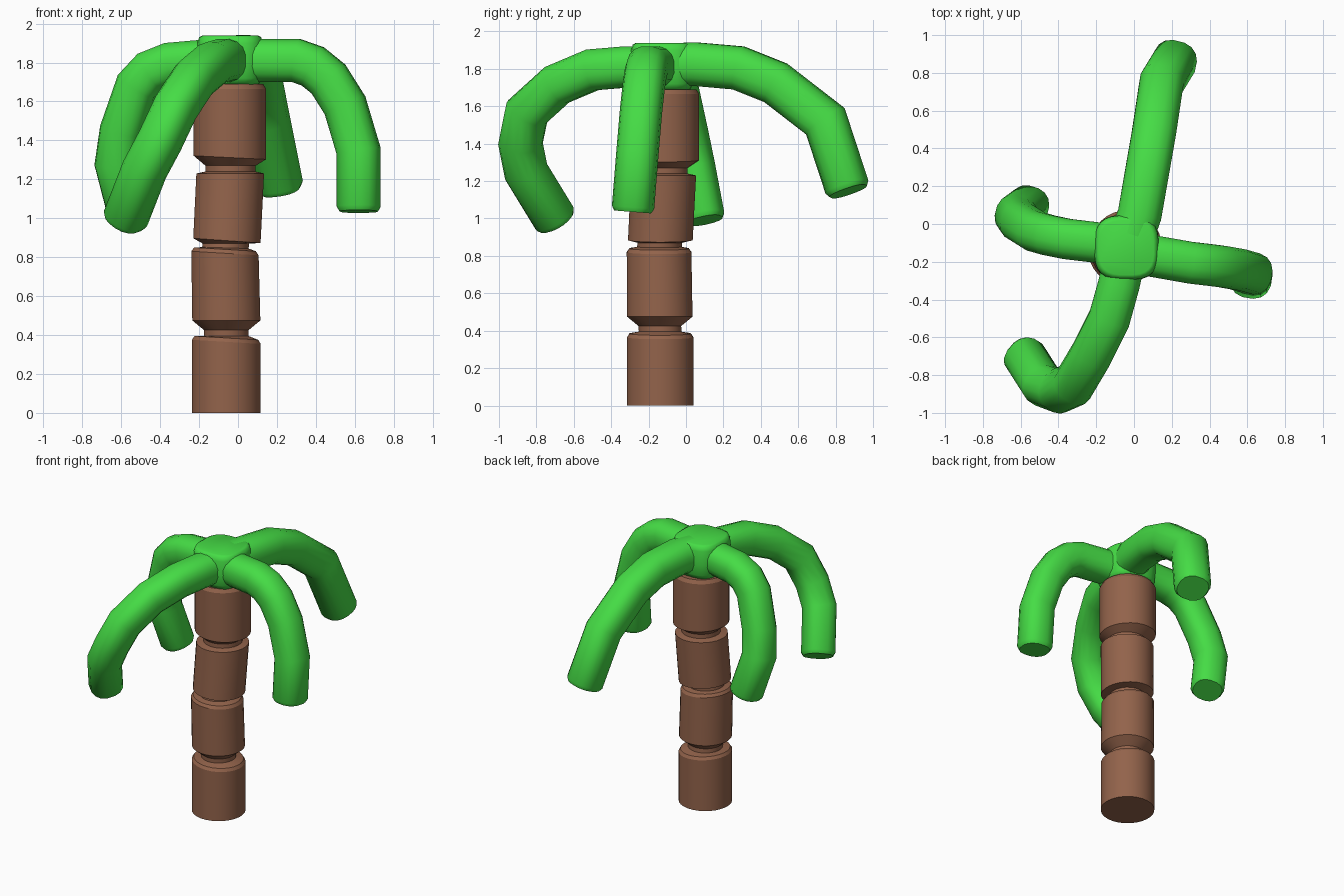
import bpy, bmesh, math
from mathutils import Vector

if "Cube" in bpy.data.objects:
    bpy.data.objects.remove(bpy.data.objects["Cube"])


def material(name, rgb):
    m = bpy.data.materials.new(name)
    m.diffuse_color = (*rgb, 1)
    m.use_nodes = True
    m.node_tree.nodes["Principled BSDF"].inputs["Base Color"].default_value = m.diffuse_color
    return m


GREEN = material("leaf green", (0.06, 0.72, 0.06))
BROWN = material("bark brown", (0.29, 0.125, 0.07))


def loft(name, rings, mat, angle):
    """Skin a stack of equal-sized point rings and cap both ends."""
    bm = bmesh.new()
    rows = [[bm.verts.new(p) for p in ring] for ring in rings]
    n = len(rows[0])
    for a, b in zip(rows, rows[1:]):
        for i in range(n):
            j = (i + 1) % n
            bm.faces.new((a[i], a[j], b[j], b[i]))
    bm.faces.new(rows[0][::-1])
    bm.faces.new(rows[-1])
    bmesh.ops.recalc_face_normals(bm, faces=bm.faces[:])
    mesh = bpy.data.meshes.new(name)
    bm.to_mesh(mesh)
    bm.free()
    mesh.materials.append(mat)
    ob = bpy.data.objects.new(name, mesh)
    bpy.context.collection.objects.link(ob)
    bpy.ops.object.select_all(action='DESELECT')
    ob.select_set(True)
    bpy.context.view_layer.objects.active = ob
    bpy.ops.object.shade_smooth_by_angle(angle=math.radians(angle))
    return ob


def section(n, power):
    """Unit superellipse: power 2 is a circle, higher is squarer."""
    pts = []
    for i in range(n):
        t = 2 * math.pi * (i + 0.5) / n
        c, s = math.cos(t), math.sin(t)
        pts.append((math.copysign(abs(c) ** (2 / power), c),
                    math.copysign(abs(s) ** (2 / power), s)))
    return pts


def flat_ring(cx, cy, z, r, slope=0, n=28, power=2):
    return [(cx + r * u, cy + r * v, z + slope * r * u) for u, v in section(n, power)]


# Trunk: four drums joined by narrow necks (x, y, z, radius, tilt in x)
TRUNK = [
    (-0.06, -0.138, 0.00, 0.178, 0), (-0.06, -0.138, 0.365, 0.178, -0.06),
    (-0.06, -0.138, 0.385, 0.165, -0.06), (-0.06, -0.138, 0.395, 0.115, 0),
    (-0.06, -0.140, 0.425, 0.115, 0), (-0.06, -0.140, 0.475, 0.176, 0),
    (-0.067, -0.144, 0.820, 0.174, -0.06), (-0.067, -0.144, 0.840, 0.160, -0.06),
    (-0.065, -0.142, 0.848, 0.120, -0.03), (-0.062, -0.140, 0.870, 0.120, 0),
    (-0.057, -0.137, 0.885, 0.174, -0.07), (-0.040, -0.120, 1.230, 0.175, 0),
    (-0.038, -0.120, 1.240, 0.130, 0), (-0.038, -0.120, 1.270, 0.130, 0),
    (-0.042, -0.115, 1.312, 0.187, -0.05), (-0.042, -0.115, 1.665, 0.187, 0),
    (-0.042, -0.115, 1.690, 0.172, 0),
]
loft("trunk", [flat_ring(*t) for t in TRUNK], BROWN, 25)

# Crown hub joining the fronds
HUB = [(1.685, 0.145), (1.72, 0.165), (1.80, 0.172), (1.90, 0.170), (1.93, 0.160), (1.938, 0.145)]
loft("crown", [flat_ring(-0.04, -0.125, z, r, power=3) for z, r in HUB], GREEN, 60)


def frond(name, path, r=0.112):
    """Tube with mitred bends along a path and a slightly rounded tip."""
    pts = [Vector(p) for p in path]
    last = (pts[-1] - pts[-2]).normalized()
    pts.insert(-1, pts[-1] - last * 0.025)
    side = None
    rings = []
    for i, p in enumerate(pts):
        d1 = (p - pts[i - 1]).normalized() if i else (pts[1] - p).normalized()
        d2 = (pts[i + 1] - p).normalized() if i + 1 < len(pts) else d1
        t = (d1 + d2).normalized()
        # carry the side direction along the path without twisting
        side = t.cross(Vector((0, 0, 1))) if side is None else side - t * side.dot(t)
        side.normalize()
        up = side.cross(t)
        bend = d2 - d1
        stretch = 1 / max(0.6, d1.dot(t)) - 1
        if bend.length > 1e-4:
            bend.normalize()
        size = r * 0.87 if i == len(pts) - 1 else r
        ring = []
        for u, v in section(16, 2.4):
            off = (side * u + up * v) * size
            ring.append(p + off + bend * off.dot(bend) * stretch)
        rings.append(ring)
    return loft(name, rings, GREEN, 50)


# Four drooping fronds, each starting inside the hub
frond("back_frond", [
    (-0.03, -0.12, 1.82), (0.03, 0.05, 1.825), (0.07, 0.28, 1.805), (0.105, 0.48, 1.725),
    (0.145, 0.745, 1.52), (0.22, 0.868, 1.145)], 0.118)
frond("right_frond", [
    (-0.04, -0.14, 1.81), (0.10, -0.17, 1.81), (0.30, -0.205, 1.81), (0.385, -0.215, 1.78),
    (0.465, -0.225, 1.715), (0.55, -0.24, 1.58), (0.62, -0.26, 1.345), (0.62, -0.285, 1.035)])
frond("left_frond", [
    (-0.04, -0.11, 1.81), (-0.18, -0.10, 1.81), (-0.35, -0.08, 1.795), (-0.45, -0.06, 1.755),
    (-0.52, -0.04, 1.68), (-0.60, 0.01, 1.45), (-0.625, 0.045, 1.28), (-0.55, 0.10, 0.99)], 0.109)
frond("front_frond", [
    (-0.04, -0.14, 1.81), (-0.08, -0.32, 1.81), (-0.13, -0.50, 1.795), (-0.225, -0.69, 1.715),
    (-0.32, -0.85, 1.57), (-0.40, -0.885, 1.40), (-0.48, -0.855, 1.25), (-0.585, -0.69, 0.98)])
